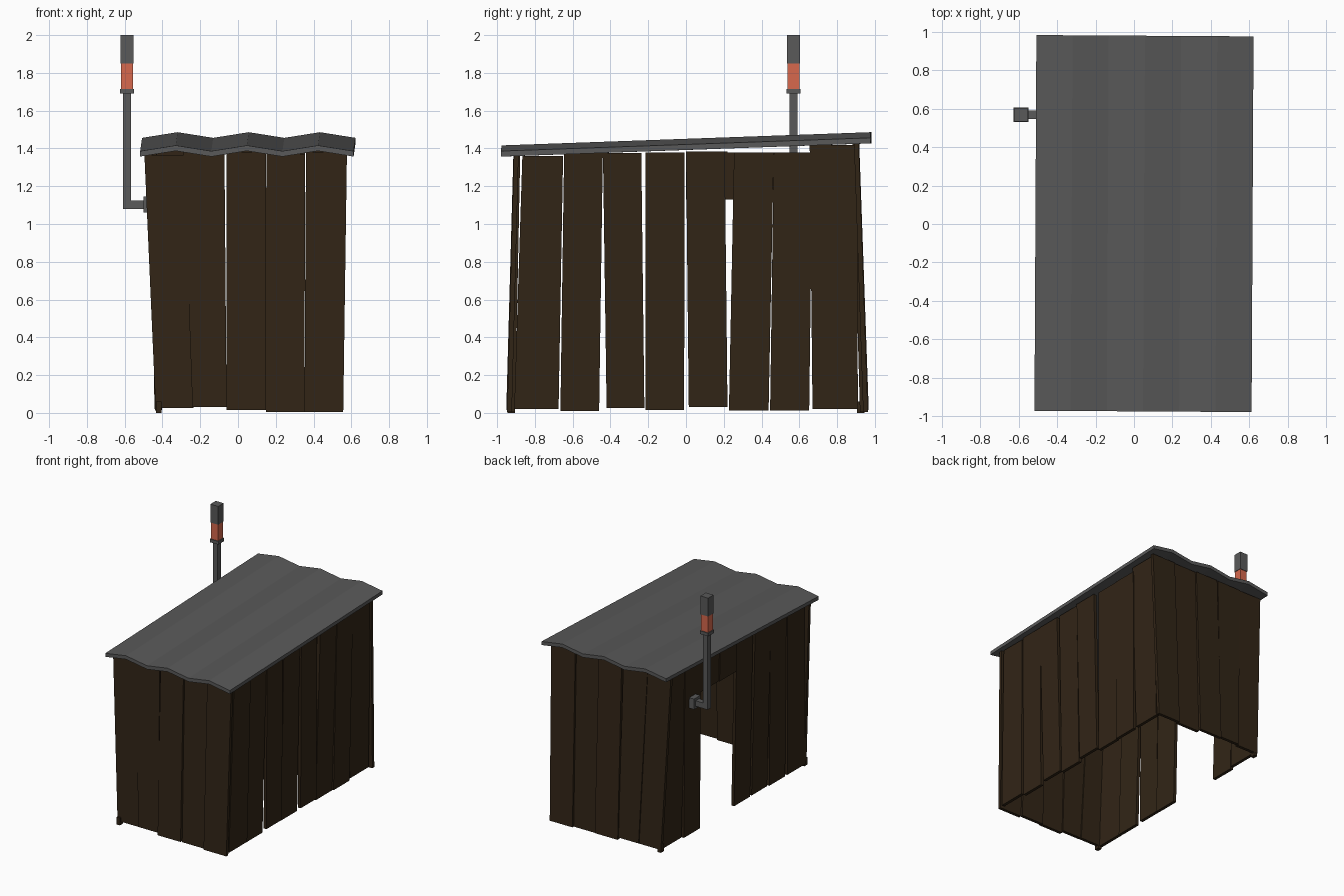
import bpy, bmesh
from mathutils import Vector

if "Cube" in bpy.data.objects:
    bpy.data.objects.remove(bpy.data.objects["Cube"])


def material(name, rgb):
    m = bpy.data.materials.new(name)
    m.diffuse_color = (*rgb, 1)
    m.use_nodes = True
    m.node_tree.nodes["Principled BSDF"].inputs["Base Color"].default_value = m.diffuse_color
    return m


WOOD = material("dark_wood", (0.031, 0.018, 0.008))
METAL = material("dark_metal", (0.10, 0.10, 0.10))
ORANGE = material("orange_band", (0.68, 0.14, 0.075))
T = 0.025  # plank thickness


def slab(name, corners, push, mat):
    """Closed solid: an outline extruded along push."""
    bm = bmesh.new()
    face = bm.faces.new([bm.verts.new(c) for c in corners])
    out = bmesh.ops.extrude_face_region(bm, geom=[face], use_keep_orig=True)
    bmesh.ops.translate(bm, vec=Vector(push),
                        verts=[g for g in out["geom"] if isinstance(g, bmesh.types.BMVert)])
    bmesh.ops.recalc_face_normals(bm, faces=bm.faces)
    me = bpy.data.meshes.new(name)
    bm.to_mesh(me)
    bm.free()
    me.materials.append(mat)
    ob = bpy.data.objects.new(name, me)
    bpy.context.collection.objects.link(ob)
    return ob


def box(name, lo, hi, mat):
    corners = [(lo[0], lo[1], lo[2]), (hi[0], lo[1], lo[2]),
               (hi[0], hi[1], lo[2]), (lo[0], hi[1], lo[2])]
    return slab(name, corners, (0, 0, hi[2] - lo[2]), mat)


def wall(name, planks, axis, low, high, inward, insets, top=None):
    """Leaning plank wall: outer plane goes from low (z=0) to high (z=1.4)."""
    for i, (b0, b1, t0, t1, z0, z1) in enumerate(planks):
        pts = []
        for z, end in ((z0, 0), (z0, 1), (top or z1, 1), (top or z1, 0)):
            k = z / 1.4
            s = b1 + (t1 - b1) * k if end else b0 + (t0 - b0) * k
            d = low + (high - low) * k + inward * insets[i % len(insets)] * (1 - 0.5 * k)
            pts.append((s, d, z) if axis == 'x' else (d, s, z))
        push = (0, inward * T, 0) if axis == 'x' else (inward * T, 0, 0)
        slab(f"{name}_plank_{i + 1}", pts, push, WOOD)


# Plank layouts: bottom from/to, top from/to, bottom z, top z
end_planks = [(-0.435, -0.235, -0.497, -0.285, 0.025, 1.365),
              (-0.24, -0.06, -0.29, -0.072, 0.03, 1.385),
              (-0.06, 0.147, -0.06, 0.147, 0.015, 1.38),
              (0.147, 0.352, 0.15, 0.355, 0.005, 1.37),
              (0.352, 0.557, 0.36, 0.577, 0.005, 1.38)]
side_planks = [(-0.91, -0.675, -0.865, -0.65, 0.02, 1.36),
               (-0.665, -0.46, -0.645, -0.44, 0.01, 1.375),
               (-0.42, -0.22, -0.44, -0.237, 0.025, 1.375),
               (-0.215, -0.01, -0.215, -0.007, 0.015, 1.378),
               (0.015, 0.22, 0.0, 0.205, 0.03, 1.385),
               (0.227, 0.437, 0.255, 0.465, 0.012, 1.378),
               (0.445, 0.652, 0.465, 0.67, 0.012, 1.378),
               (0.67, 0.91, 0.655, 0.905, 0.02, 1.418)]

# Left wall repeats the right one, with two short boards over the doorway
door_planks = list(side_planks)
door_planks[4] = (0.0, 0.22, 0.0, 0.22, 1.13, 1.385)
door_planks[5] = (0.22, 0.46, 0.22, 0.465, 1.13, 1.378)

end_insets = (0.02, 0.01, 0.0, 0.022, 0.005)
side_insets = (0.0, 0.012, 0.004, 0.014)
wall("front_wall", end_planks, 'x', -0.952, -0.913, 1, end_insets)
wall("back_wall", end_planks, 'x', 0.968, 0.918, -1, end_insets, top=1.425)
wall("right_wall", side_planks, 'y', 0.555, 0.572, -1, side_insets)
wall("left_wall", door_planks, 'y', -0.442, -0.462, 1, side_insets)

# Corner board feet touching the ground
for y in (-0.925, 0.925):
    box("corner_foot", (-0.435, y - 0.02, 0), (-0.405, y + 0.02, 0.06), WOOD)

# Wavy roof: zigzag profile swept along the slope, turned very slightly
n = 7
rim = [(-0.518 + 1.13 * i / (n - 1), 0.03 * (i % 2)) for i in range(n)]
outline = ([(x, -0.975 - 0.006 * x, 1.357 + z) for x, z in rim]
           + [(x, -0.975 - 0.006 * x, 1.386 + z) for x, z in reversed(rim)])
slab("roof", outline, (0.01, 1.955, 0.07), METAL)

# Chimney pipe on the left wall
PX, PY = -0.588, 0.569


def post(name, r, z0, z1, mat):
    box(name, (PX - r, PY - r, z0), (PX + r, PY + r, z1), mat)


box("pipe_mount", (-0.5, PY - 0.04, 1.06), (-0.425, PY + 0.04, 1.145), METAL)
box("pipe_elbow", (PX + 0.02, PY - 0.022, 1.08), (-0.495, PY + 0.022, 1.125), METAL)
post("pipe_upright", 0.022, 1.08, 1.695, METAL)
post("pipe_collar", 0.038, 1.69, 1.716, METAL)
post("pipe_band", 0.031, 1.716, 1.85, ORANGE)
post("pipe_cap", 0.035, 1.85, 2.0, METAL)
